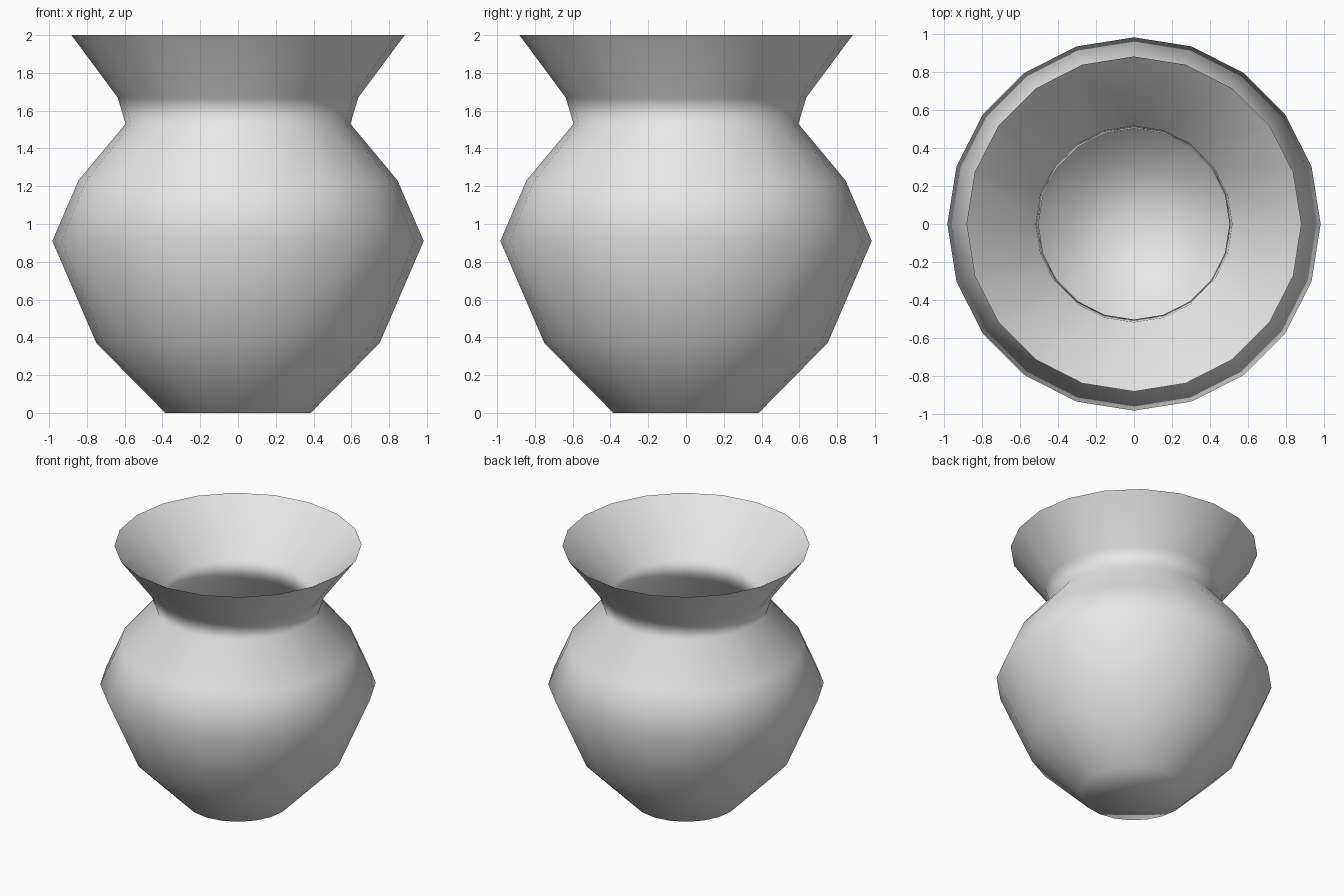
import bpy, bmesh, math
from mathutils import Vector

cube = bpy.data.objects.get("Cube")
if cube:
    bpy.data.objects.remove(cube, do_unlink=True)

SIDES = 20

# Profile as (radius, height): outer wall up to the thin rim, then inner wall down
outer = [(0, 0), (0.385, 0), (0.75, 0.37), (0.983, 0.91), (0.845, 1.23),
         (0.595, 1.53), (0.637, 1.67), (0.882, 2.0)]
inner = [(0.517, 1.64), (0.503, 1.5), (0.77, 1.18), (0.88, 0.91),
         (0.665, 0.42), (0.34, 0.1), (0, 0.1)]

# Vase body, turned around the upright axis
bm = bmesh.new()
verts = [bm.verts.new((r, 0, z)) for r, z in outer + inner]
edges = [bm.edges.new(pair) for pair in zip(verts, verts[1:])]
bmesh.ops.spin(bm, geom=verts + edges, cent=Vector(), axis=Vector((0, 0, 1)),
               angle=math.tau, steps=SIDES, use_duplicate=False)
bmesh.ops.remove_doubles(bm, verts=bm.verts[:], dist=0.001)
bmesh.ops.recalc_face_normals(bm, faces=bm.faces[:])
mesh = bpy.data.meshes.new("vase")
bm.to_mesh(mesh)
bm.free()
vase = bpy.data.objects.new("vase", mesh)
bpy.context.collection.objects.link(vase)

# Plain grey clay
clay = bpy.data.materials.new("grey_clay")
clay.use_nodes = True
colour = (0.8, 0.8, 0.8, 1)
clay.diffuse_color = colour
clay.node_tree.nodes["Principled BSDF"].inputs["Base Color"].default_value = colour
mesh.materials.append(clay)

# Smooth walls with a sharp rim
bpy.ops.object.select_all(action="DESELECT")
vase.select_set(True)
bpy.context.view_layer.objects.active = vase
bpy.ops.object.shade_smooth_by_angle(angle=math.radians(100))
weighted = vase.modifiers.new("weighted_normals", "WEIGHTED_NORMAL")
weighted.keep_sharp = True
